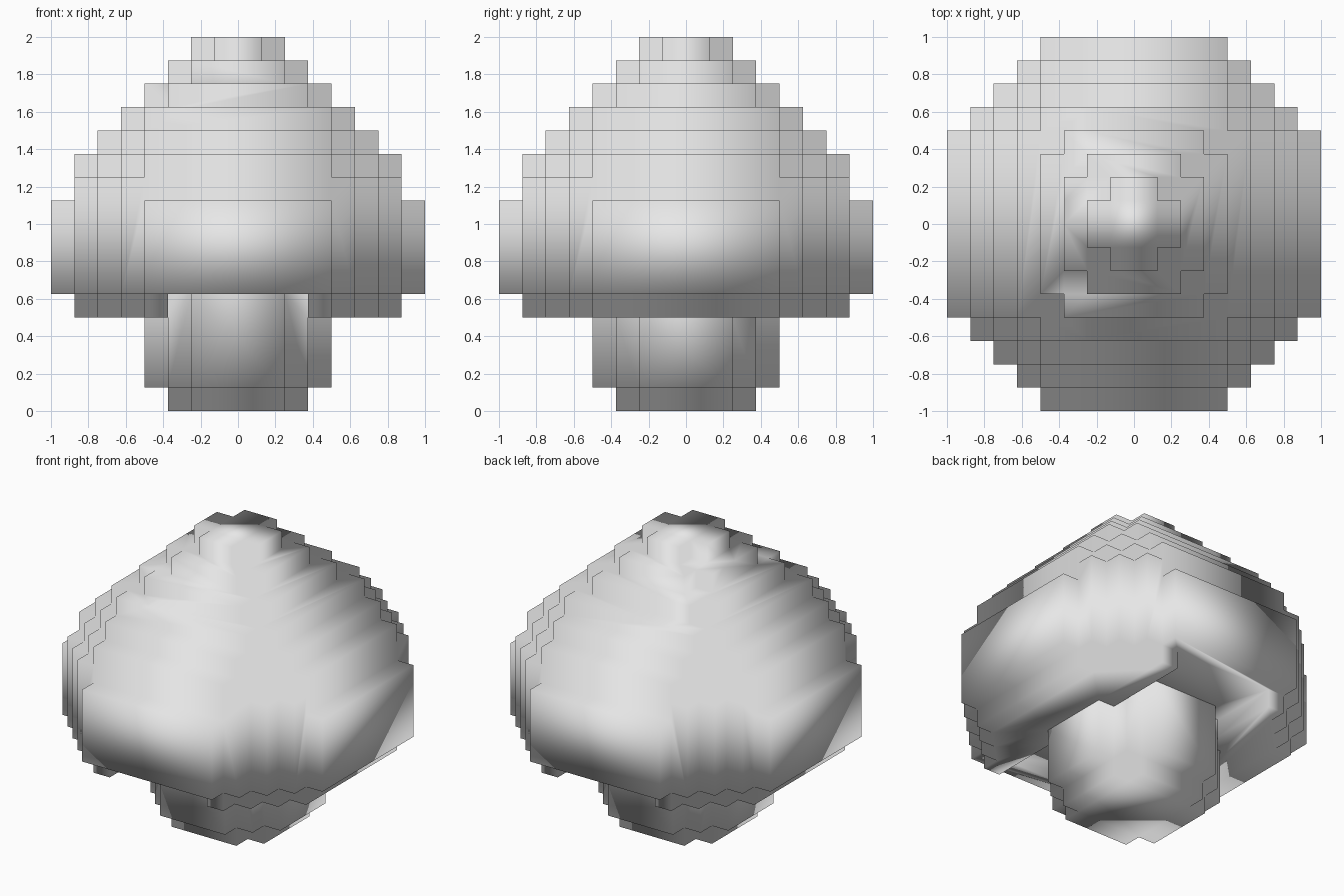
import bpy, bmesh, math
from mathutils import Vector

U = 0.125  # edge length of one block

cube = bpy.data.objects.get("Cube")
if cube:
    bpy.data.objects.remove(cube, do_unlink=True)

grey = bpy.data.materials.new("plain_grey")
grey.use_nodes = True
colour = (0.8, 0.8, 0.8, 1.0)
grey.diffuse_color = colour
grey.node_tree.nodes["Principled BSDF"].inputs["Base Color"].default_value = colour


def disc(level, radius, arm):
    """Blocks of one stepped round layer; arm is the half width of its flat sides."""
    cells = set()
    for x in range(-radius, radius):
        for y in range(-radius, radius):
            outer_x, outer_y = max(-x, x + 1), max(-y, y + 1)
            if outer_x + outer_y <= radius + arm:
                cells.add((x, y, level))
    return cells


# Stem: narrow foot, then a wider shaft up into the cap
stem = disc(0, 3, 2)
for level in range(1, 5):
    stem |= disc(level, 4, 2)

# Cap: underside rim, wide band, then layers shrinking to the tip
cap_layers = [(7, 4)] + [(8, 4)] * 4 + [(7, 5), (7, 4), (6, 4), (5, 4),
                                        (4, 3), (3, 2), (2, 1)]
cap = set()
for level, (radius, arm) in enumerate(cap_layers, start=4):
    cap |= disc(level, radius, arm)

# Notch through the underside rim at the front and back
cap = {c for c in cap if not (c[2] == 4 and -3 <= c[0] < 3)} - stem
solid = cap | stem


def build(name, cells):
    """Skin the exposed sides of the blocks and merge them into large flat faces."""
    bm = bmesh.new()
    for cell in sorted(cells):
        for axis in range(3):
            for sign in (-1, 1):
                step = [0, 0, 0]
                step[axis] = sign
                if tuple(c + s for c, s in zip(cell, step)) in solid:
                    continue
                n = Vector(step)
                a = Vector([float(i == (axis + 1) % 3) for i in range(3)])
                b = n.cross(a)
                centre = Vector(cell) + Vector((0.5, 0.5, 0.5)) + n * 0.5
                corners = [centre + (a * i + b * j) * 0.5
                           for i, j in ((-1, -1), (1, -1), (1, 1), (-1, 1))]
                bm.faces.new([bm.verts.new(p * U) for p in corners])
    bmesh.ops.remove_doubles(bm, verts=bm.verts, dist=U * 0.01)
    bmesh.ops.dissolve_limit(bm, angle_limit=math.radians(1),
                             verts=bm.verts, edges=bm.edges)
    for face in bm.faces:
        face.smooth = True
    mesh = bpy.data.meshes.new(name)
    bm.to_mesh(mesh)
    bm.free()
    mesh.materials.append(grey)
    obj = bpy.data.objects.new(name, mesh)
    bpy.context.collection.objects.link(obj)
    return obj


build("mushroom_stem", stem)
build("mushroom_cap", cap)
